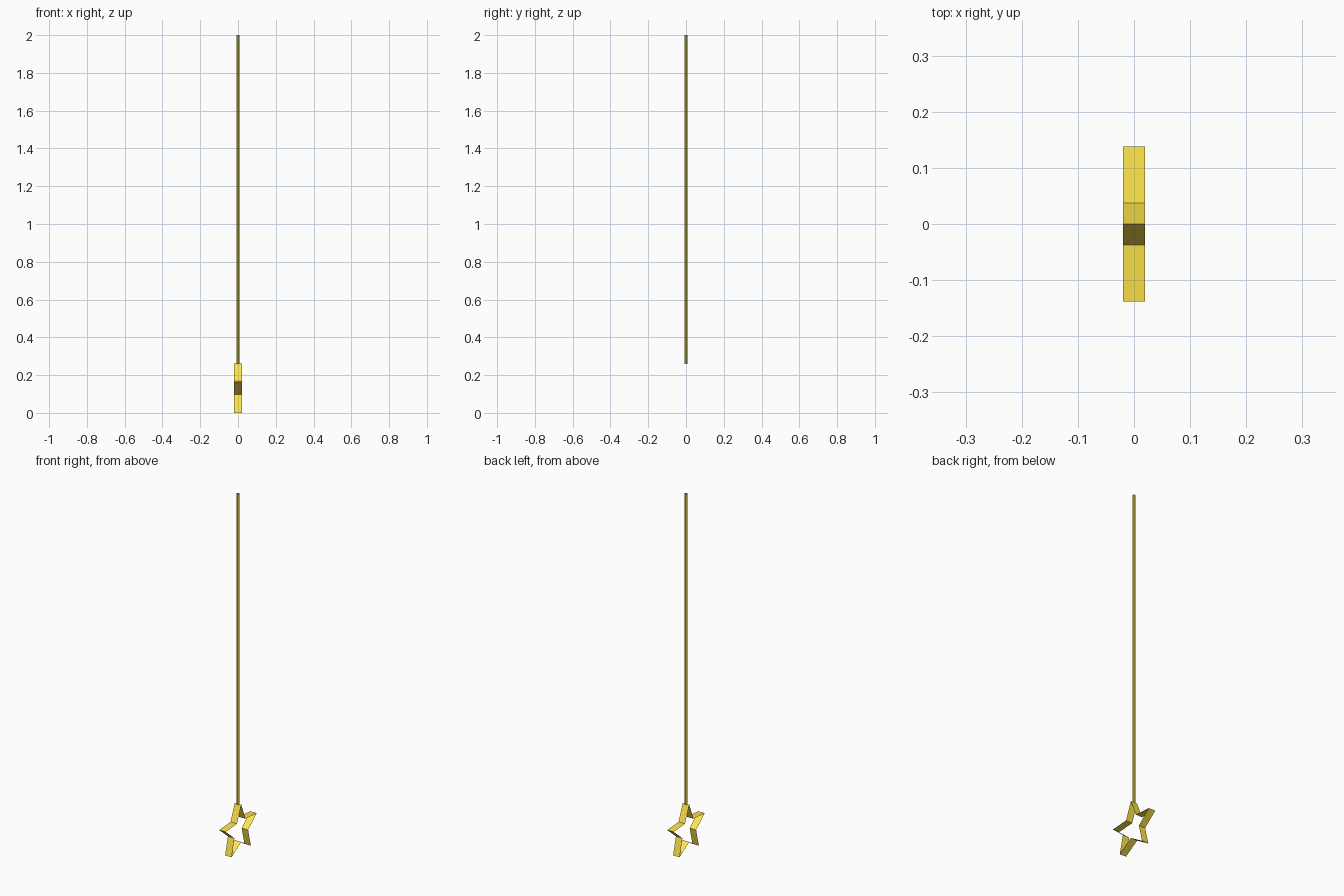
import bpy, bmesh
from math import sin, cos, pi

if "Cube" in bpy.data.objects:
    bpy.data.objects.remove(bpy.data.objects["Cube"])

gold = bpy.data.materials.new("gold")
gold.diffuse_color = (1.0, 0.78, 0.07, 1)
gold.use_nodes = True
gold.node_tree.nodes["Principled BSDF"].inputs["Base Color"].default_value = gold.diffuse_color

R_OUT, R_IN = 0.145, 0.064          # star tip and notch radii
CZ = R_OUT * cos(pi / 5)            # star centre height, lower tips on z = 0
HALF = 0.02                         # half depth of the star band


def sweep_ring(name, ring_a, ring_b):
    """Open band of quads between two matching closed rings."""
    bm = bmesh.new()
    a = [bm.verts.new(p) for p in ring_a]
    b = [bm.verts.new(p) for p in ring_b]
    n = len(a)
    for i in range(n):
        j = (i + 1) % n
        bm.faces.new((a[i], a[j], b[j], b[i]))
    bmesh.ops.recalc_face_normals(bm, faces=bm.faces)
    me = bpy.data.meshes.new(name)
    bm.to_mesh(me)
    bm.free()
    me.materials.append(gold)
    ob = bpy.data.objects.new(name, me)
    bpy.context.collection.objects.link(ob)
    return ob


# Star: thin hollow band following a five-pointed outline
outline = []
for i in range(10):
    r = R_IN if i % 2 else R_OUT
    t = i * pi / 5
    outline.append((r * sin(t), CZ + r * cos(t)))
sweep_ring("star_band",
           [(-HALF, y, z) for y, z in outline],
           [(HALF, y, z) for y, z in outline])

# Hanging cord: slim open tube from the top tip of the star
SIDES, RAD = 8, 0.0075
circle = [(RAD * cos((i + 0.5) * 2 * pi / SIDES), RAD * sin((i + 0.5) * 2 * pi / SIDES))
          for i in range(SIDES)]
sweep_ring("hanging_cord",
           [(x, y, CZ + R_OUT - 0.004) for x, y in circle],
           [(x, y, 2.0) for x, y in circle])
